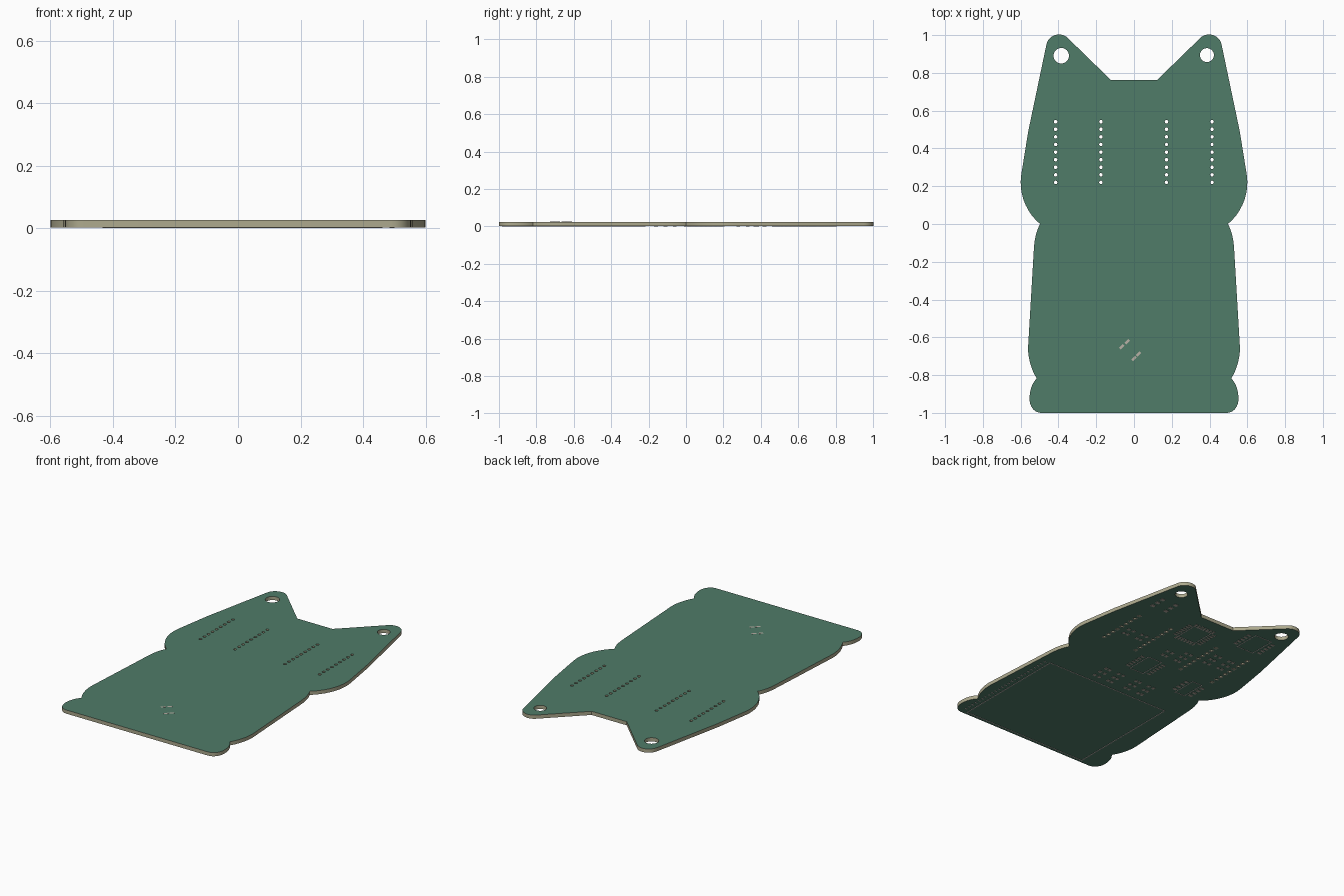
import bpy, bmesh, math, random
from mathutils import Matrix, Vector
from mathutils.geometry import interpolate_bezier

if "Cube" in bpy.data.objects:
    bpy.data.objects.remove(bpy.data.objects["Cube"])

random.seed(4)
Z0, Z1 = 0.002, 0.025          # underside and top of the board


def material(name, rgb):
    m = bpy.data.materials.new(name)
    m.diffuse_color = (*rgb, 1)
    m.use_nodes = True
    m.node_tree.nodes["Principled BSDF"].inputs["Base Color"].default_value = m.diffuse_color
    return m


MASK = material("green solder mask", (0.08, 0.20, 0.14))
FIBRE = material("tan board edge", (0.42, 0.40, 0.27))
PAD = material("tinned pad", (0.48, 0.44, 0.38))
INK = material("pale marking ink", (0.62, 0.60, 0.56))


def bez(a, b, c, d, n=10):
    pts = interpolate_bezier(*[Vector((*p, 0)) for p in (a, b, c, d)], n)
    return [(p.x, p.y) for p in pts]


def circle(x, y, r, n):
    return [(x + r * math.cos(2 * math.pi * i / n), y + r * math.sin(2 * math.pi * i / n)) for i in range(n)]


# Right half of the outline, from the base up to the notch between the ears
half = bez((0.49, -1), (0.53, -1), (0.553, -0.965), (0.553, -0.925))
half += bez((0.553, -0.925), (0.553, -0.88), (0.54, -0.845), (0.515, -0.817))[1:]
half += bez((0.515, -0.817), (0.545, -0.77), (0.565, -0.70), (0.56, -0.64))[1:]
half += bez((0.53, -0.13), (0.527, -0.08), (0.517, -0.035), (0.497, 0))
half += bez((0.497, 0), (0.57, 0.06), (0.612, 0.16), (0.597, 0.26))[1:]
half += [(0.56, 0.49)]
half += bez((0.464, 0.948), (0.453, 1.005), (0.385, 1.02), (0.350, 0.984), 14)
half += [(0.122, 0.762)]
outline = half + [(-x, y) for x, y in reversed(half)]

# Drilled holes: two hanging holes in the ears and four header columns
PINS = [(x, 0.22 + 0.0402 * i) for x in (-0.415, -0.175, 0.172, 0.413) for i in range(9)]
loops = [outline, circle(-0.385, 0.891, 0.041, 32), circle(0.386, 0.894, 0.037, 32)]
loops += [circle(x, y, 0.0095, 12) for x, y in PINS]

# Board: filled curve with holes, turned into a mesh
cu = bpy.data.curves.new("board_profile", 'CURVE')
cu.dimensions, cu.fill_mode, cu.extrude = '2D', 'BOTH', (Z1 - Z0) / 2
for loop in loops:
    s = cu.splines.new('POLY')
    s.points.add(len(loop) - 1)
    for p, (x, y) in zip(s.points, loop):
        p.co = (x, y, 0, 1)
    s.use_cyclic_u = True
tmp = bpy.data.objects.new("board_profile", cu)
bpy.context.collection.objects.link(tmp)
me = bpy.data.meshes.new_from_object(tmp.evaluated_get(bpy.context.evaluated_depsgraph_get()))
bpy.data.objects.remove(tmp)
me.materials.clear()
me.materials.append(MASK)
me.materials.append(FIBRE)
bm = bmesh.new()
bm.from_mesh(me)
bmesh.ops.remove_doubles(bm, verts=bm.verts, dist=1e-5)
bmesh.ops.translate(bm, verts=bm.verts, vec=(0, 0, (Z0 + Z1) / 2))
bmesh.ops.recalc_face_normals(bm, faces=bm.faces)
for f in bm.faces:
    f.material_index = 0 if abs(f.normal.z) > 0.5 else 1
bm.to_mesh(me)
bm.free()
board = bpy.data.objects.new("board", me)
bpy.context.collection.objects.link(board)
bpy.context.view_layer.objects.active = board
board.select_set(True)
bpy.ops.object.shade_smooth_by_angle(angle=math.radians(30))


# Thin plates: each is (x, y, width, height, angle in degrees)
def plates(name, items, mat, low=0.0, high=Z0 + 0.0003):
    bm = bmesh.new()
    for x, y, w, h, a in items:
        m = Matrix.Translation((x, y, (low + high) / 2)) @ Matrix.Rotation(math.radians(a), 4, 'Z')
        bmesh.ops.create_cube(bm, size=1, matrix=m @ Matrix.Diagonal((w, h, high - low, 1)))
    me = bpy.data.meshes.new(name)
    bm.to_mesh(me)
    bm.free()
    me.materials.append(mat)
    bpy.context.collection.objects.link(bpy.data.objects.new(name, me))


def frame(x, y, w, h, t=0.005):
    return [(x, y + s * h / 2, w + t, t, 0) for s in (-1, 1)] + [(x + s * w / 2, y, t, h - t, 0) for s in (-1, 1)]


def chip(x, y, n, pitch, reach, quad=False):
    out = []
    for i in range(n):
        o = (i - (n - 1) / 2) * pitch
        for s in (-1, 1):
            out.append((x + s * reach, y + o, 0.026, pitch * 0.5, 0))
            if quad:
                out.append((x + o, y + s * reach, pitch * 0.5, 0.026, 0))
    return out


# Top: four slanted lamp pads
plates("lamp_pads", [(x, y, 0.028, 0.013, 45) for x, y in
       ((-0.064, -0.650), (-0.036, -0.624), (0.0, -0.713), (0.024, -0.689))],
       PAD, Z1 - 0.0005, Z1 + 0.0008)

# Underside: chip pads and small two-pad parts
pads = chip(0.02, 0.58, 7, 0.022, 0.09, True) + chip(-0.32, 0.72, 5, 0.03, 0.09)
pads += chip(0.01, 0.12, 6, 0.026, 0.08) + chip(0.38, 0.73, 3, 0.045, 0.05)
pads += chip(-0.36, 0.07, 4, 0.035, 0.06)
for cx, cy, n in ((0.10, -0.11, 6), (-0.13, -0.11, 6), (-0.30, 0.42, 6), (0.29, 0.38, 4), (-0.05, 0.33, 5)):
    for i in range(n):
        x, y = cx + (i % 2 - 0.5) * 0.10, cy + (i // 2 - 1) * 0.05
        d = random.choice((0.014, 0.018))
        pads += [(x + s * d, y, 0.018, 0.02, 0) for s in (-1, 1)]
plates("underside_pads", pads, PAD)

# Underside: display outline, row of contact marks and part outlines
marks = frame(0.02, -0.60, 0.88, 0.76)
marks += [(0.492, -0.95 + 0.03 * i, 0.016, 0.007, 0) for i in range(25)]
for f in ((0.02, 0.58, 0.13, 0.15), (-0.32, 0.72, 0.12, 0.17), (0.01, 0.12, 0.10, 0.17), (-0.36, 0.07, 0.07, 0.16)):
    marks += frame(*f, 0.004)
plates("underside_markings", marks, INK)

# Underside: ring around every header hole
bm = bmesh.new()
for x, y in PINS:
    inner, outer = ([bm.verts.new((*p, 0.0005)) for p in circle(x, y, r, 12)] for r in (0.0095, 0.0145))
    for i in range(12):
        j = (i + 1) % 12
        bm.faces.new((inner[i], inner[j], outer[j], outer[i]))
bmesh.ops.solidify(bm, geom=bm.faces[:], thickness=-0.0015)
bmesh.ops.recalc_face_normals(bm, faces=bm.faces)
me = bpy.data.meshes.new("header_rings")
bm.to_mesh(me)
bm.free()
me.materials.append(PAD)
bpy.context.collection.objects.link(bpy.data.objects.new("header_rings", me))
